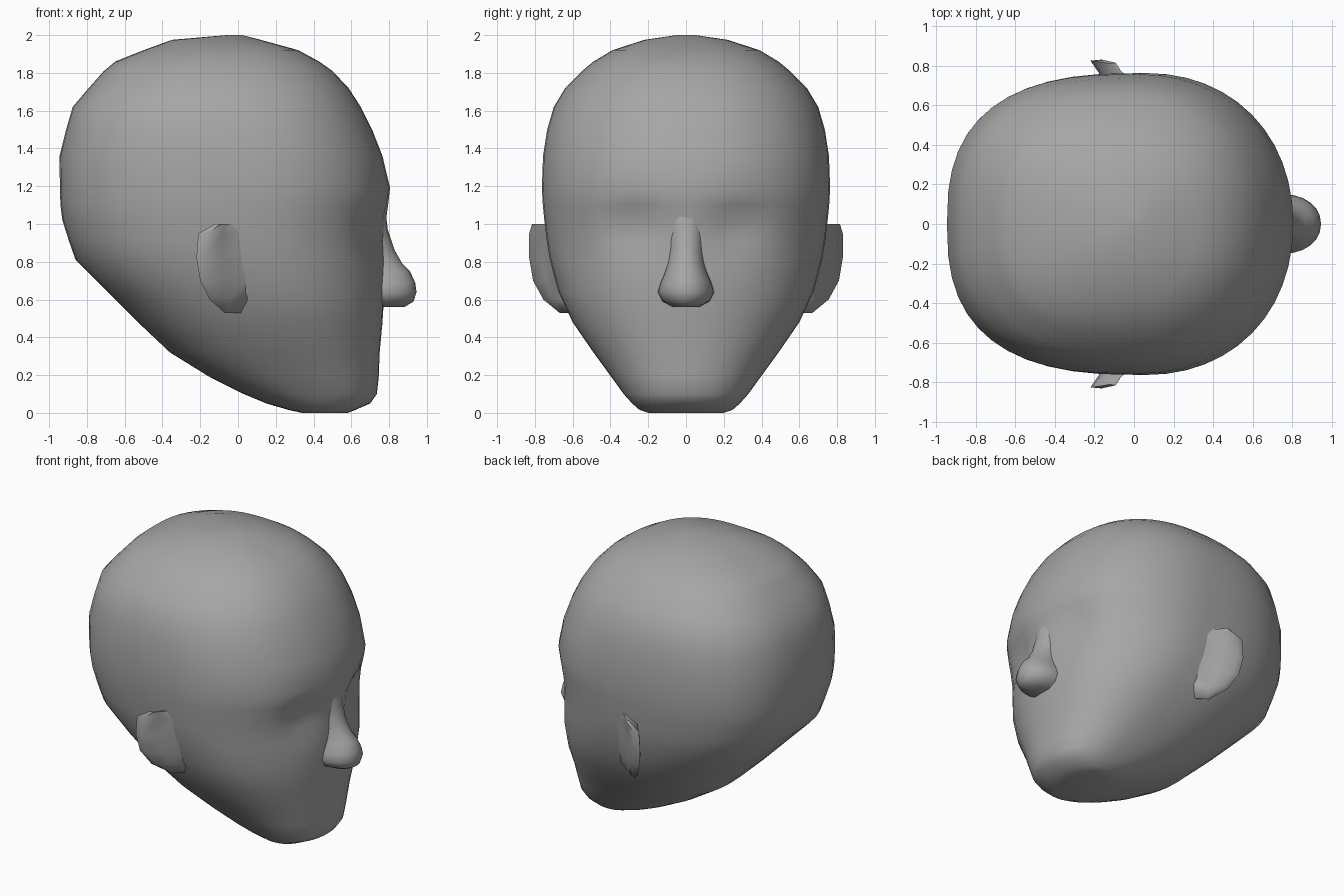
import bpy, bmesh, math

if "Cube" in bpy.data.objects:
    bpy.data.objects.remove(bpy.data.objects["Cube"])

grey = bpy.data.materials.new("grey")
grey.diffuse_color = (0.38, 0.38, 0.38, 1)
grey.use_nodes = True
grey.node_tree.nodes["Principled BSDF"].inputs["Base Color"].default_value = grey.diffuse_color


def finish(name, bm, angle=70):
    bmesh.ops.recalc_face_normals(bm, faces=bm.faces)
    mesh = bpy.data.meshes.new(name)
    bm.to_mesh(mesh)
    bm.free()
    mesh.materials.append(grey)
    ob = bpy.data.objects.new(name, mesh)
    bpy.context.collection.objects.link(ob)
    bpy.ops.object.select_all(action='DESELECT')
    ob.select_set(True)
    bpy.context.view_layer.objects.active = ob
    bpy.ops.object.shade_smooth_by_angle(angle=math.radians(angle))
    return ob


def skin(bm, rings):
    for a, b in zip(rings, rings[1:]):
        for i in range(len(a)):
            j = (i + 1) % len(a)
            bm.faces.new((a[i], a[j], b[j], b[i]))
    bm.faces.new(rings[0])
    bm.faces.new(rings[-1])


def spow(v, p):
    return math.copysign(abs(v) ** p, v)


def loft(name, rows, seg, middle, squareness, dent=lambda x, y, z: 0):
    # each row: z, back x, front x, half width
    bm = bmesh.new()
    rings = []
    for z, back, front, w in rows:
        xc = middle(z, back, front)
        nb, nf = squareness(z)
        ring = []
        for i in range(seg):
            t = 2 * math.pi * i / seg
            n = nf if math.cos(t) > 0 else nb
            c, s = spow(math.cos(t), 2 / n), spow(math.sin(t), 2 / n)
            x = xc + c * ((front - xc) if c > 0 else (xc - back))
            y = w * s
            ring.append(bm.verts.new((x - dent(x, y, z), y, z)))
        rings.append(ring)
    skin(bm, rings)
    return finish(name, bm)


# Head: the widest line sits forward in the jaw, and the back is squarer than the face
def head_middle(z, back, front):
    return back + (front - back) * (0.5 + 0.08 * math.sin(math.pi * min(z, 1.8) / 1.8))


def head_squareness(z):
    return 2.7 - 0.3 * abs(z - 1.15), 2.05 + 0.3 * abs(z - 0.9)


# Eye sockets pressed into the face
def sockets(x, y, z):
    if x < 0.3:
        return 0
    d = ((abs(y) - 0.27) / 0.14) ** 2 + ((z - 0.99) / 0.10) ** 2
    return 0.06 * math.exp(-d)


loft("head", [
    (0.00, 0.34, 0.58, 0.20),
    (0.015, 0.27, 0.62, 0.245),
    (0.05, 0.15, 0.70, 0.285),
    (0.10, 0.03, 0.735, 0.33),
    (0.19, -0.15, 0.745, 0.395),
    (0.32, -0.36, 0.75, 0.49),
    (0.48, -0.53, 0.765, 0.60),
    (0.64, -0.69, 0.775, 0.675),
    (0.81, -0.86, 0.775, 0.72),
    (0.91, -0.895, 0.775, 0.737),
    (1.02, -0.93, 0.785, 0.75),
    (1.10, -0.94, 0.795, 0.758),
    (1.19, -0.943, 0.805, 0.763),
    (1.36, -0.945, 0.765, 0.757),
    (1.50, -0.91, 0.71, 0.735),
    (1.62, -0.875, 0.65, 0.70),
    (1.72, -0.79, 0.585, 0.64),
    (1.81, -0.71, 0.50, 0.55),
    (1.86, -0.65, 0.43, 0.49),
    (1.92, -0.50, 0.32, 0.39),
    (1.975, -0.35, 0.12, 0.22),
    (2.00, -0.06, 0.02, 0.05),
], 48, head_middle, head_squareness, sockets)

# Nose
loft("nose", [
    (1.12, 0.60, 0.775, 0.13),
    (0.97, 0.60, 0.793, 0.105),
    (0.86, 0.62, 0.83, 0.095),
    (0.79, 0.64, 0.87, 0.10),
    (0.75, 0.65, 0.91, 0.11),
    (0.69, 0.65, 0.938, 0.135),
    (0.64, 0.65, 0.945, 0.15),
    (0.59, 0.65, 0.93, 0.125),
    (0.56, 0.65, 0.88, 0.07),
], 24, lambda z, back, front: back + 0.36 * (front - back), lambda z: (2, 2.1))

# Ears: thin flaps swept back and out from the head, mirrored left to right
bm = bmesh.new()
rings = []
for z, rim_x, rim_y, front_x, root_y in [
    (1.00, -0.12, 0.815, -0.03, 0.71),
    (0.95, -0.21, 0.83, 0.02, 0.70),
    (0.82, -0.22, 0.83, 0.03, 0.68),
    (0.70, -0.20, 0.81, 0.04, 0.655),
    (0.60, -0.15, 0.755, 0.05, 0.62),
    (0.53, -0.07, 0.67, 0.02, 0.58),
]:
    thick = min(0.05, (front_x - rim_x) * 0.3)
    section = [
        (front_x, root_y),
        (front_x, root_y + 0.035),
        ((rim_x + front_x) / 2 + 0.01, (root_y + rim_y) / 2 + 0.01),
        (rim_x + thick, rim_y),
        (rim_x, rim_y - 0.005),
        (rim_x + 0.08, root_y + 0.03),
        (rim_x + 0.08, root_y),
    ]
    rings.append([bm.verts.new((x, y, z)) for x, y in section])
skin(bm, rings)
ears = finish("ears", bm, 60)
mirror = ears.modifiers.new("mirror", 'MIRROR')
mirror.use_axis = (False, True, False)
